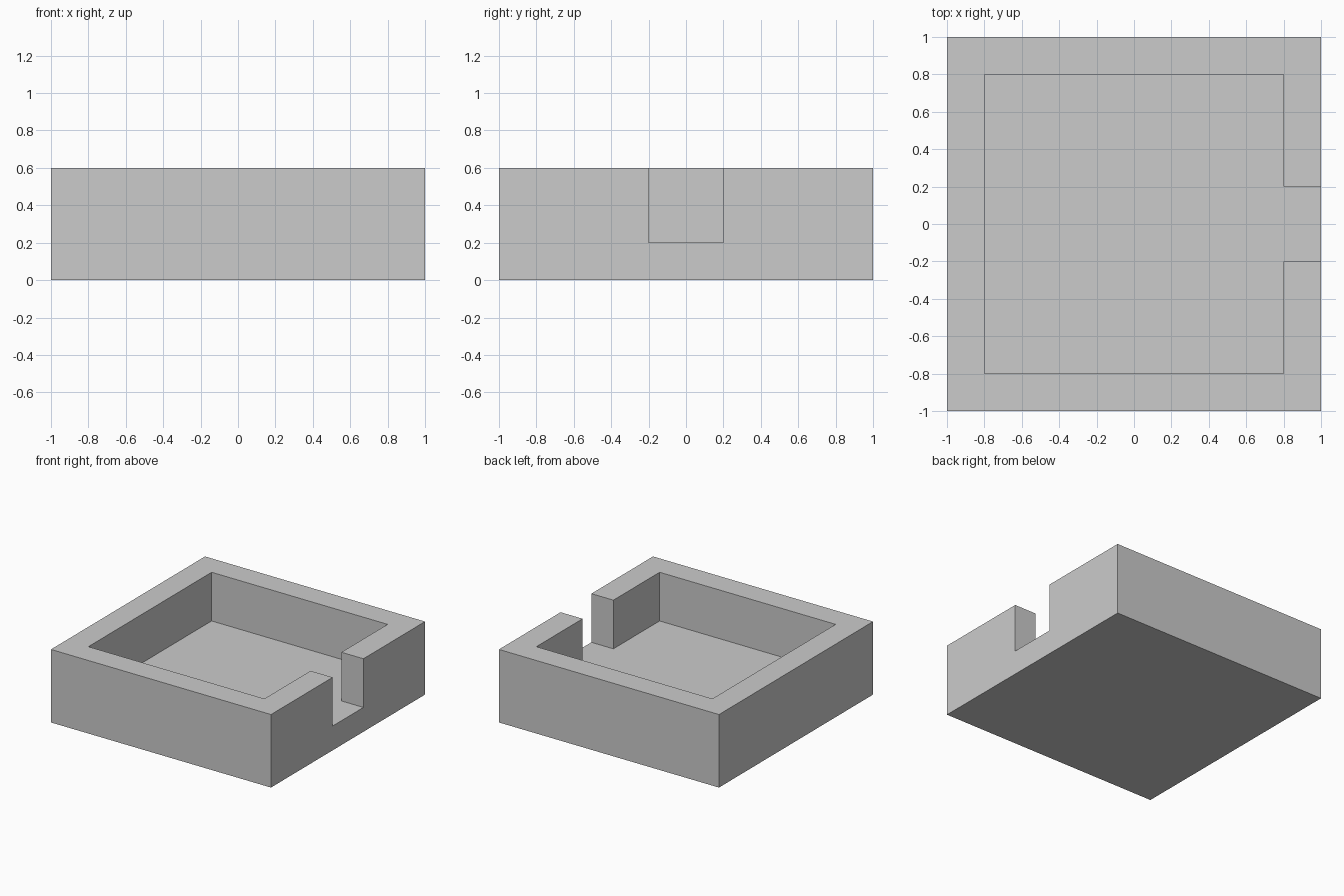
import bpy, bmesh

if "Cube" in bpy.data.objects:
    bpy.data.objects.remove(bpy.data.objects["Cube"])

FLOOR, HEIGHT = 0.2, 0.6
XS = [-1, -0.8, 0.8, 1]
YS = [-1, -0.8, -0.2, 0.2, 0.8, 1]


def raise_faces(bm, faces, dz, keep):
    """Extrude a face region straight up; return the new top faces."""
    geom = bmesh.ops.extrude_face_region(bm, geom=faces, use_keep_orig=keep)["geom"]
    bmesh.ops.translate(bm, vec=(0, 0, dz),
                        verts=[g for g in geom if isinstance(g, bmesh.types.BMVert)])
    leftover = [] if keep else [f for f in faces if f.is_valid]
    if leftover:
        bmesh.ops.delete(bm, geom=leftover, context='FACES_ONLY')
    return [g for g in geom if isinstance(g, bmesh.types.BMFace)]


def is_wall(face):
    """True on the rim, except at the notch in the right side."""
    c = face.calc_center_median()
    on_rim = abs(c.x) > 0.8 or abs(c.y) > 0.8
    in_notch = c.x > 0.8 and abs(c.y) < 0.2
    return on_rim and not in_notch


bm = bmesh.new()

# Plan layout of the tray
grid = [[bm.verts.new((x, y, 0)) for y in YS] for x in XS]
plan = [bm.faces.new((grid[i][j], grid[i + 1][j], grid[i + 1][j + 1], grid[i][j + 1]))
        for i in range(len(XS) - 1) for j in range(len(YS) - 1)]

# Floor slab, then the rim walls with the notch left open
floor = raise_faces(bm, plan, FLOOR, True)
raise_faces(bm, [f for f in floor if is_wall(f)], HEIGHT - FLOOR, False)
bmesh.ops.recalc_face_normals(bm, faces=bm.faces[:])

mesh = bpy.data.meshes.new("notched_tray")
bm.to_mesh(mesh)
bm.free()
tray = bpy.data.objects.new("notched_tray", mesh)
bpy.context.collection.objects.link(tray)
